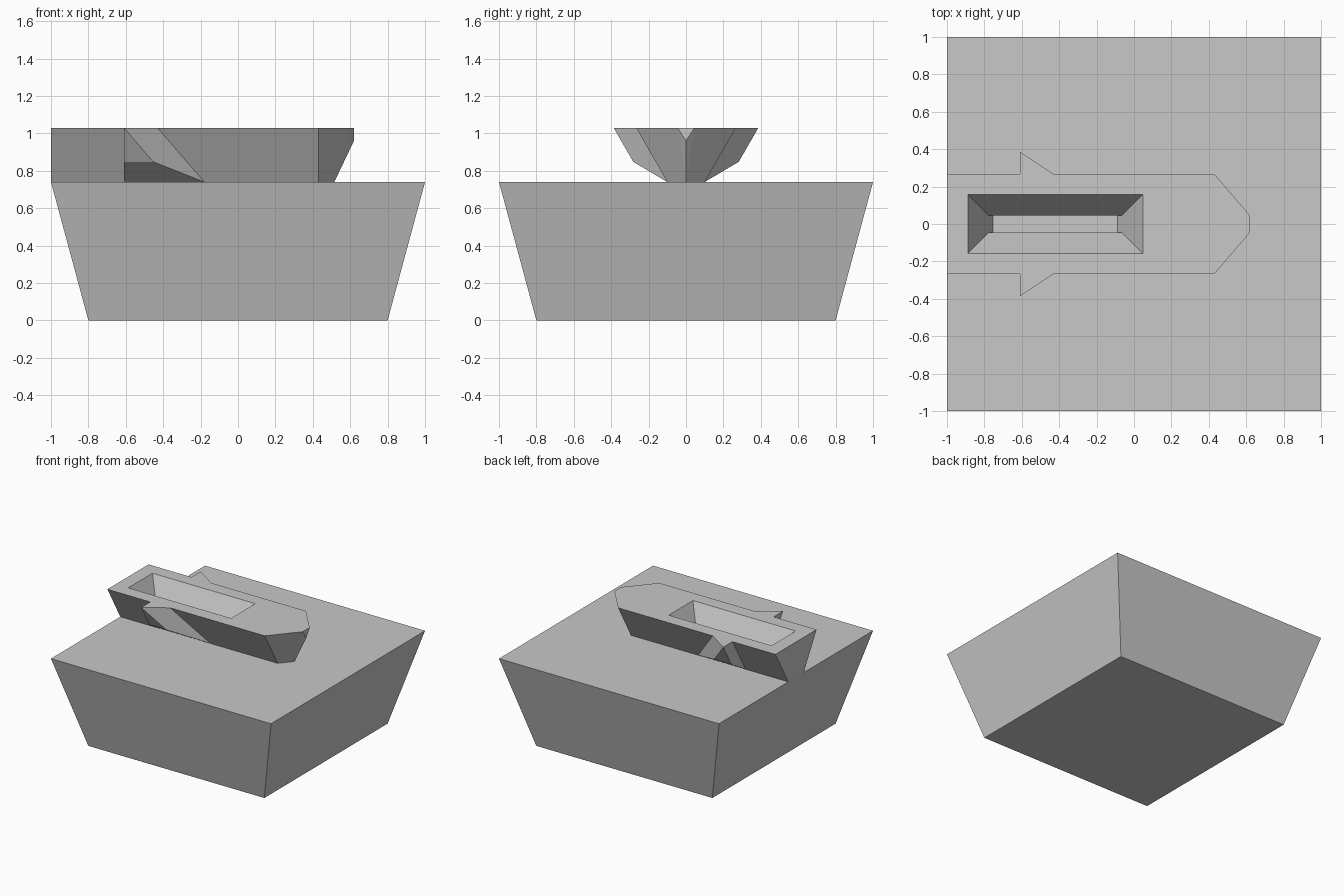
import bpy
import bmesh
from math import radians

cube = bpy.data.objects.get("Cube")
if cube:
    bpy.data.objects.remove(cube, do_unlink=True)

grey = bpy.data.materials.new("plain_grey")
grey.use_nodes = True
grey.diffuse_color = (0.58, 0.58, 0.58, 1)
grey.node_tree.nodes["Principled BSDF"].inputs["Base Color"].default_value = (0.58, 0.58, 0.58, 1)


def convex_solid(name, points):
    """Flat-faced solid wrapped around a few corner points."""
    bm = bmesh.new()
    for p in points:
        bm.verts.new(p)
    bmesh.ops.convex_hull(bm, input=bm.verts)
    bmesh.ops.dissolve_limit(bm, angle_limit=radians(2), verts=bm.verts, edges=bm.edges)
    bmesh.ops.recalc_face_normals(bm, faces=bm.faces)
    mesh = bpy.data.meshes.new(name)
    bm.to_mesh(mesh)
    bm.free()
    mesh.materials.append(grey)
    obj = bpy.data.objects.new(name, mesh)
    bpy.context.collection.objects.link(obj)
    return obj


def rect(x0, x1, half_y, z):
    return [(x, y, z) for x in (x0, x1) for y in (-half_y, half_y)]


def combine(target, tool, operation):
    """Apply a boolean and discard the tool object."""
    mod = target.modifiers.new(operation, 'BOOLEAN')
    mod.operation = operation
    mod.solver = 'EXACT'
    mod.object = tool
    bpy.context.view_layer.objects.active = target
    bpy.ops.object.modifier_apply(modifier=mod.name)
    bpy.data.objects.remove(tool, do_unlink=True)


DECK, TOP = 0.74, 1.03

# Tapered base block
convex_solid("base_block", rect(-0.8, 0.8, 0.8, 0) + rect(-1, 1, 1, DECK))

# Hull with flared sides, flat stern and pointed, clipped bow
hull = convex_solid("hull", rect(-1, 0.43, 0.1, DECK) + rect(-1, 0.43, 0.267, TOP) + [
    (0.515, 0, DECK), (0.62, 0, 0.96), (0.62, -0.045, TOP), (0.62, 0.045, TOP)])

# Side fins, reaching into the hull before they are merged
for side in (-1, 1):
    outline = [(-0.61, 0.387, TOP), (-0.61, 0.282, 0.848), (-0.453, 0.282, 0.848),
               (-0.18, 0.1, DECK), (-0.61, 0.1, DECK),
               (-0.18, 0.1, TOP), (-0.61, 0.1, TOP)]
    fin = convex_solid("side_fin", [(x, side * y, z) for x, y, z in outline])
    combine(hull, fin, 'UNION')

# Recess: sloped upper walls, then a narrow slot with sloped ends
slot = convex_solid("recess_slot", rect(-0.753, -0.087, 0.045, 0.797)
                    + rect(-0.775, -0.065, 0.045, 0.835))
funnel = convex_solid("recess_funnel", rect(-0.775, -0.065, 0.045, 0.835)
                      + rect(-0.887, 0.047, 0.157, TOP)
                      + rect(-0.887, 0.047, 0.157, TOP + 0.1))
combine(funnel, slot, 'UNION')
combine(hull, funnel, 'DIFFERENCE')

# Merge coplanar faces left by the cuts
bm = bmesh.new()
bm.from_mesh(hull.data)
bmesh.ops.remove_doubles(bm, verts=bm.verts, dist=0.0005)
bmesh.ops.dissolve_limit(bm, angle_limit=radians(1), verts=bm.verts, edges=bm.edges)
bm.to_mesh(hull.data)
bm.free()
